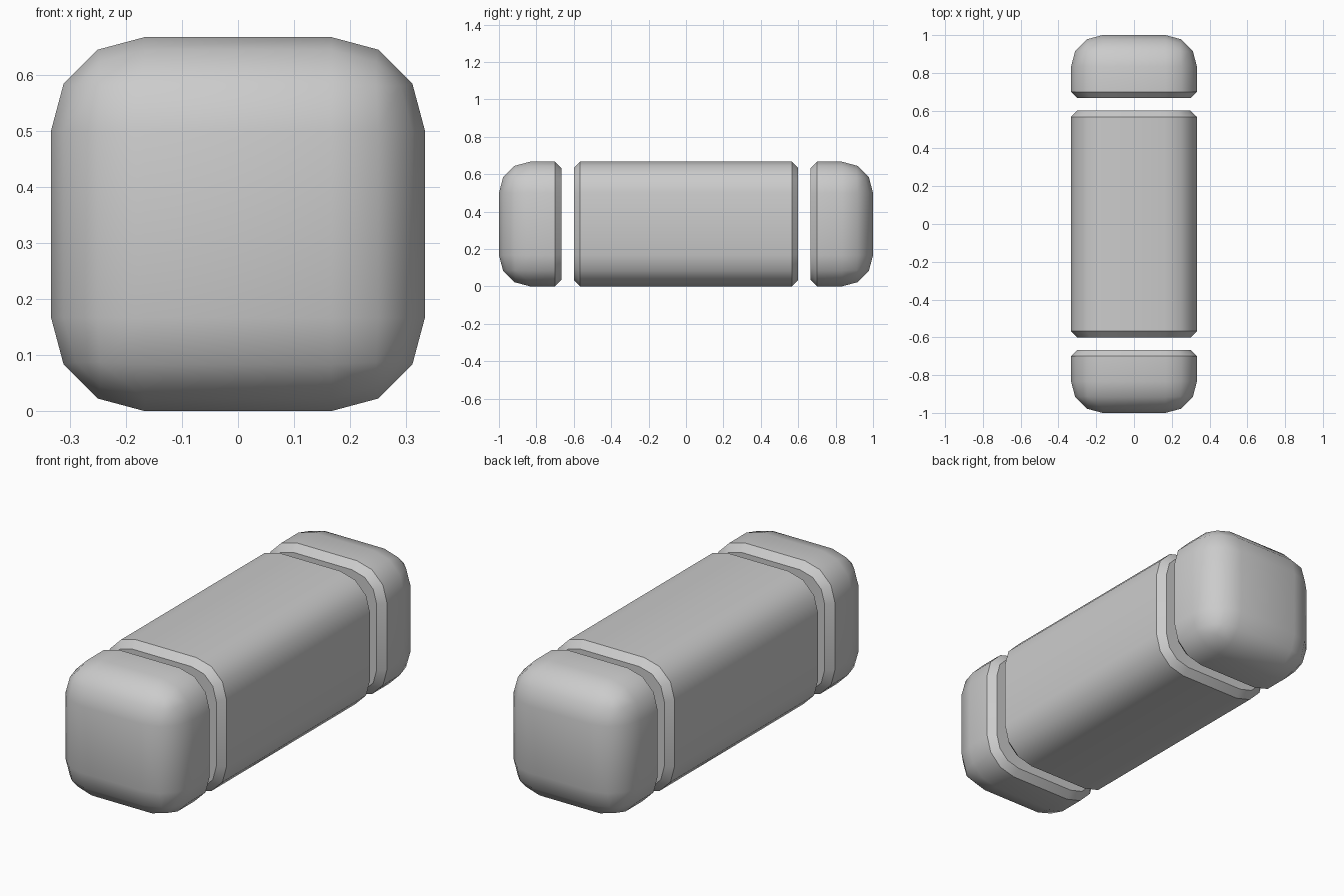
import bpy, bmesh, math
from mathutils import Matrix

if "Cube" in bpy.data.objects:
    bpy.data.objects.remove(bpy.data.objects["Cube"])

W = 2 / 3        # width and height
R = W / 4        # corner radius
CHAMFER = 1 / 30 # rim chamfer along the gaps


def at(e, axis, value):
    return all(abs(v.co[axis] - value) < 1e-4 for v in e.verts)


def rounded_block(name, y0, y1, round_y=None, rims=()):
    """Box with rounded long edges, an optional rounded end and chamfered rims."""
    bm = bmesh.new()
    bmesh.ops.create_cube(bm, size=1, matrix=Matrix.Translation((0, (y0 + y1) / 2, W / 2))
                          @ Matrix.Diagonal((W, y1 - y0, W, 1)))
    edges = [e for e in bm.edges
             if abs(e.verts[0].co.y - e.verts[1].co.y) > 0.01
             or (round_y is not None and at(e, 1, round_y))]
    bmesh.ops.bevel(bm, geom=edges, offset=R, offset_type='OFFSET', segments=3,
                    profile=0.5, affect='EDGES', clamp_overlap=False)
    rim_edges = [e for e in bm.edges if any(at(e, 1, y) for y in rims)]
    bmesh.ops.bevel(bm, geom=rim_edges, offset=CHAMFER, offset_type='OFFSET', segments=1,
                    profile=0.5, affect='EDGES', clamp_overlap=False)
    bmesh.ops.recalc_face_normals(bm, faces=bm.faces)
    mesh = bpy.data.meshes.new(name)
    bm.to_mesh(mesh)
    bm.free()
    ob = bpy.data.objects.new(name, mesh)
    bpy.context.collection.objects.link(ob)
    bpy.ops.object.select_all(action='DESELECT')
    ob.select_set(True)
    bpy.context.view_layer.objects.active = ob
    bpy.ops.object.shade_smooth_by_angle(angle=math.radians(40))
    return ob


# Long middle block, chamfered at both ends
rounded_block("middle_block", -0.6, 0.6, rims=(-0.6, 0.6))

# End caps, rounded outside and chamfered toward the gap
rounded_block("front_cap", -1, -W, round_y=-1, rims=(-W,))
rounded_block("back_cap", W, 1, round_y=1, rims=(W,))
